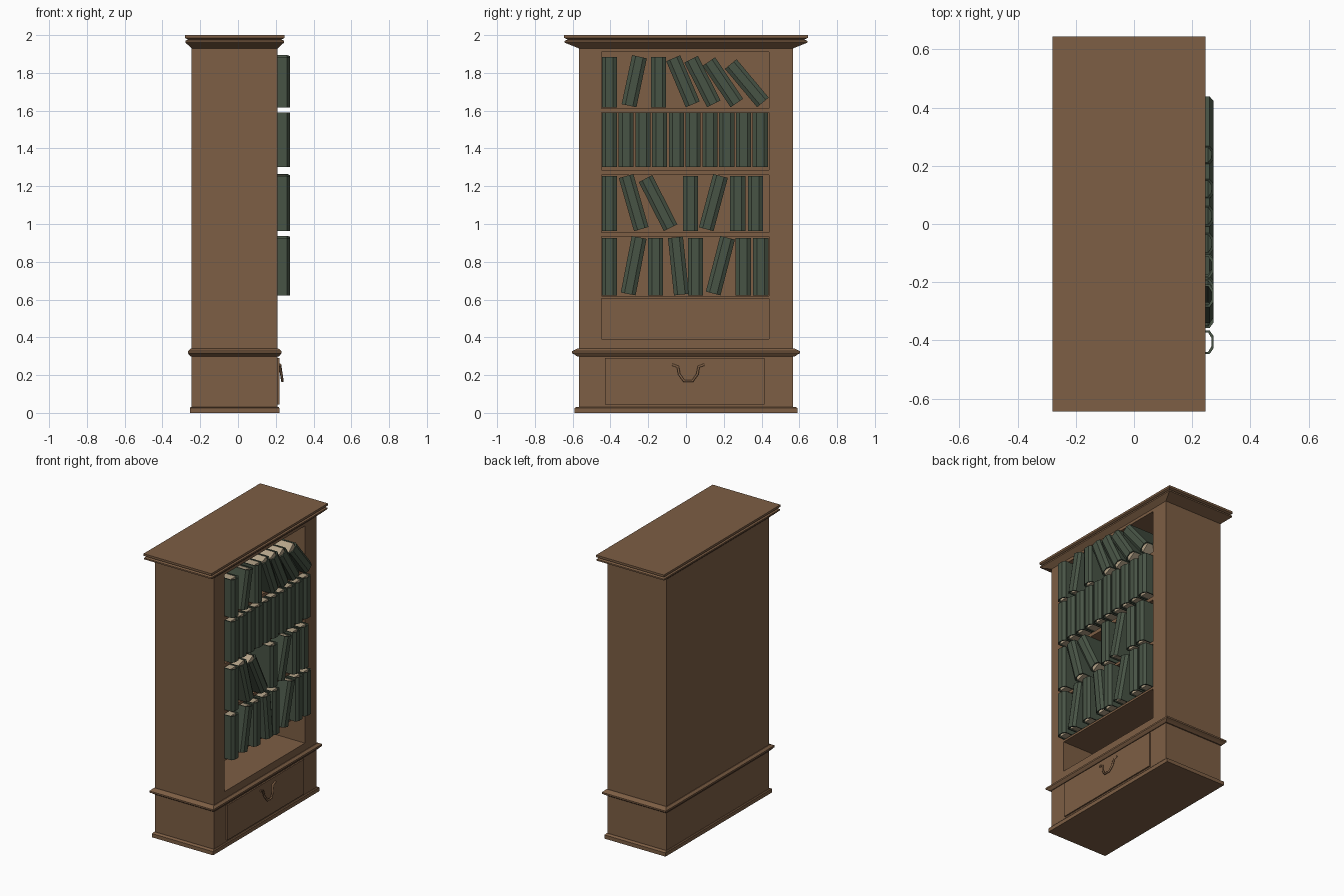
import bpy, bmesh
from math import radians, sin, cos
from mathutils import Vector

cube = bpy.data.objects.get("Cube")
if cube:
    bpy.data.objects.remove(cube, do_unlink=True)


def material(name, color):
    m = bpy.data.materials.new(name)
    m.use_nodes = True
    m.diffuse_color = (*color, 1)
    m.node_tree.nodes["Principled BSDF"].inputs["Base Color"].default_value = (*color, 1)
    return m


WOOD = material("brown wood", (0.205, 0.112, 0.058))
COVER = material("dark green cover", (0.064, 0.088, 0.060))
PAPER = material("beige paper", (0.46, 0.37, 0.25))


def finish(name, bm, *mats):
    bmesh.ops.recalc_face_normals(bm, faces=bm.faces)
    mesh = bpy.data.meshes.new(name)
    bm.to_mesh(mesh)
    bm.free()
    for m in mats:
        mesh.materials.append(m)
    return mesh


def place(name, mesh):
    ob = bpy.data.objects.new(name, mesh)
    bpy.context.collection.objects.link(ob)
    return ob


def loft(bm, rings, mat=0):
    """Skin a list of point rings and cap both ends."""
    rows = [[bm.verts.new(p) for p in ring] for ring in rings]
    faces = [bm.faces.new(rows[0]), bm.faces.new(rows[-1])]
    n = len(rows[0])
    for a, b in zip(rows, rows[1:]):
        for i in range(n):
            j = (i + 1) % n
            faces.append(bm.faces.new((a[i], a[j], b[j], b[i])))
    for f in faces:
        f.material_index = mat


def rect_z(z, x0, x1, y):
    return [(x0, -y, z), (x1, -y, z), (x1, y, z), (x0, y, z)]


def rect_x(x, y0, y1, z0, z1):
    return [(x, y0, z0), (x, y1, z0), (x, y1, z1), (x, y0, z1)]


def wooden(name, rings):
    bm = bmesh.new()
    loft(bm, rings)
    return place(name, finish(name, bm, WOOD))


# Case with one deep opening in its front (+x) side
BACK, FRONT, SIDE = -0.245, 0.21, 0.567
LEFT, RIGHT = -0.447, 0.44
wooden("case", [
    rect_x(BACK, -SIDE, SIDE, 0, 1.935),
    rect_x(FRONT, -SIDE, SIDE, 0, 1.935),
    rect_x(FRONT, LEFT, RIGHT, 0.39, 1.91),
    rect_x(BACK + 0.025, LEFT, RIGHT, 0.39, 1.91),
])

# Shelves
for i, (z0, z1) in enumerate([(0.605, 0.62), (0.935, 0.955), (1.26, 1.285), (1.59, 1.612)]):
    wooden(f"shelf_{i + 1}", [rect_x(BACK + 0.02, LEFT - 0.005, RIGHT + 0.005, z0, z1),
                              rect_x(FRONT, LEFT - 0.005, RIGHT + 0.005, z0, z1)])


# Mouldings: height, spread along x, spread along y
def moulding(name, profile):
    wooden(name, [rect_z(z, BACK - dx, FRONT + dx, SIDE + dy) for z, dx, dy in profile])


moulding("crown", [(1.93, 0, 0), (1.96, 0.033, 0.075), (1.97, 0.033, 0.075),
                   (1.976, 0.02, 0.06), (1.985, 0.035, 0.078), (2.0, 0.035, 0.078)])
moulding("waist_moulding", [(0.298, 0.005, 0.008), (0.308, 0.014, 0.022), (0.316, 0.02, 0.036),
                            (0.327, 0.02, 0.036), (0.34, 0.005, 0.01)])
moulding("plinth", [(0, 0.009, 0.022), (0.026, 0.009, 0.022), (0.032, 0.004, 0.01)])

# Drawer front and its drop handle
wooden("drawer_front", [rect_x(0.2, -0.43, 0.415, 0.045, 0.29),
                        rect_x(0.22, -0.43, 0.415, 0.045, 0.29)])

half = [(0.085, 0.255), (0.055, 0.245), (0.048, 0.205), (0.022, 0.168)]
path = [(-y, z) for y, z in half] + [(y, z) for y, z in reversed(half)]
curve = bpy.data.curves.new("drawer_handle", "CURVE")
curve.dimensions = "3D"
curve.bevel_depth = 0.007
curve.bevel_resolution = 1
curve.use_fill_caps = True
spline = curve.splines.new("POLY")
spline.points.add(len(path) - 1)
for p, (y, z) in zip(spline.points, path):
    p.co = (0.222 + (0.255 - z) * 0.15, y + 0.012, z, 1)
curve.materials.append(WOOD)
place("drawer_handle", curve)

# Books: folded cover with a chamfered spine around a page block
WIDTH, DEPTH = 0.08, 0.24


def cover_half(w, front, chamfer):
    return [(-DEPTH, w), (front - chamfer, w), (front, w - 0.02)]


def book_mesh(height):
    bm = bmesh.new()
    h, w, t = height / 2, WIDTH / 2, 0.007
    outer = cover_half(w, 0, 0.014)
    inner = cover_half(w - t, -t, 0.012)
    outline = outer + [(x, -y) for x, y in reversed(outer)]
    outline += [(x, -y) for x, y in inner] + list(reversed(inner))
    loft(bm, [[(x, y, z) for x, y in outline] for z in (-h, h)])
    pages = h - 0.006
    loft(bm, [rect_z(z, -DEPTH + 0.006, -0.031, w - t + 0.001) for z in (-pages, pages)], 1)
    return finish("book", bm, COVER, PAPER)


# Each row: floor, book height, then (y, lean towards +y in degrees)
ROWS = [
    (0.622, 0.305, [(-0.406, 0), (-0.277, 11), (-0.161, 0), (-0.04, -6),
                    (0.05, 0), (0.182, 14.5), (0.303, 0), (0.396, 0)]),
    (0.962, 0.292, [(-0.406, 0), (-0.277, -16), (-0.148, -27), (0.024, 0),
                    (0.145, 15), (0.274, 0), (0.367, 0)]),
    (1.303, 0.286, [(-0.406 + i * 0.0888, 0) for i in range(10)]),
    (1.618, 0.265, [(-0.406, 0), (-0.274, 12), (-0.145, 0), (-0.016, -23),
                    (0.087, -27), (0.195, -34), (0.322, -40)]),
]
for r, (floor, height, books) in enumerate(ROWS):
    mesh = book_mesh(height)
    for i, (y, lean) in enumerate(books):
        a = radians(lean)
        reach = height * cos(a) + WIDTH * sin(abs(a))
        ob = place(f"book_{r + 1}_{i + 1}", mesh)
        ob.location = Vector((0.274, y, floor + reach / 2))
        ob.rotation_euler.x = -a
